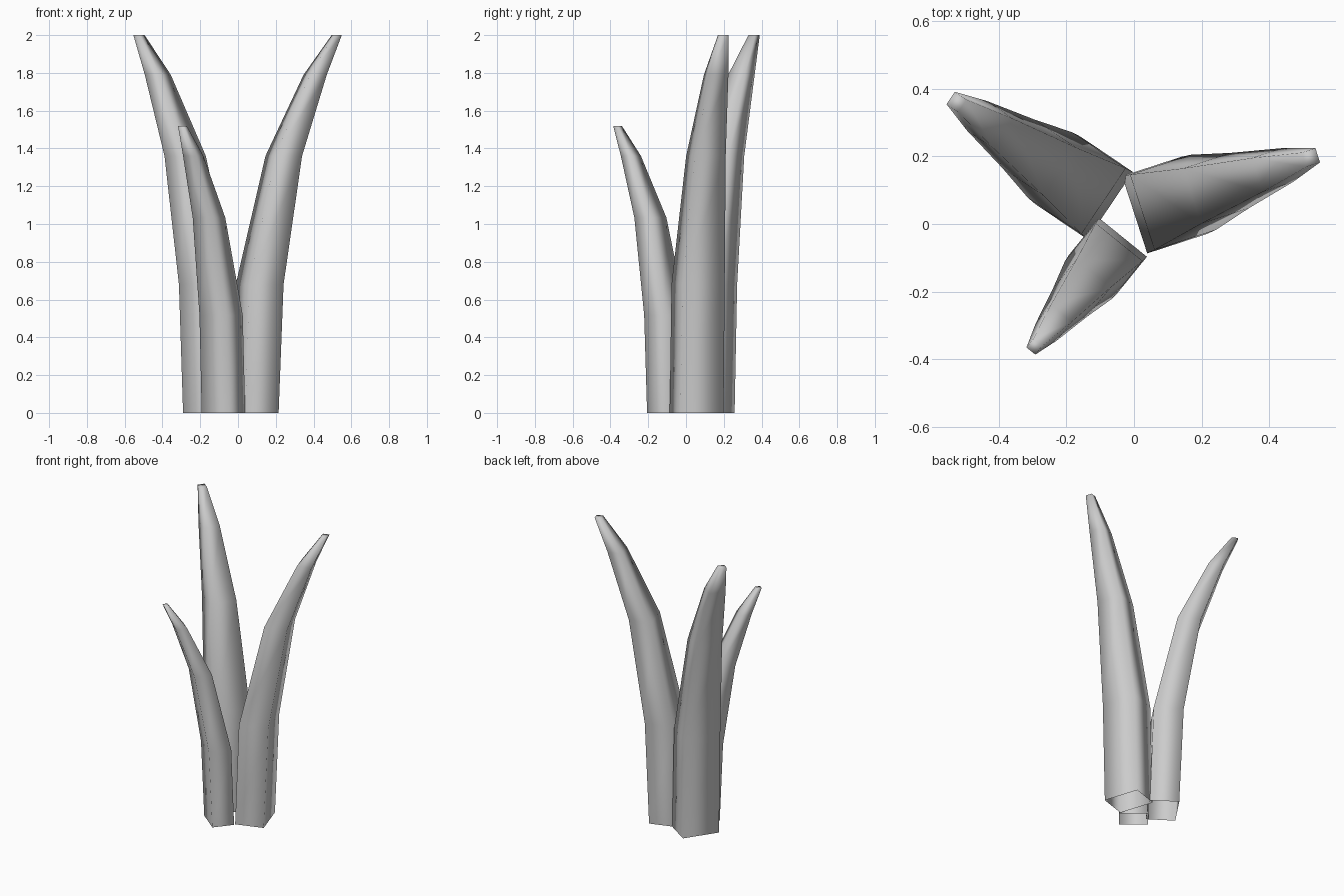
import bpy, bmesh
from math import cos, sin, radians

if "Cube" in bpy.data.objects:
    bpy.data.objects.remove(bpy.data.objects["Cube"])

# One blade profile: (height, outward lean, width, depth)
PROFILE = [
    (0.00, 0.000, 0.240, 0.185),
    (0.68, 0.026, 0.234, 0.190),
    (1.36, 0.160, 0.172, 0.148),
    (1.79, 0.335, 0.105, 0.095),
    (2.00, 0.455, 0.044, 0.042),
]


def blade(name, base, angle, scale=1.0):
    """Four-sided tapering blade that bends outward; open at the ground."""
    a = radians(angle)
    ax, ay = cos(a), sin(a)
    bm = bmesh.new()
    rings = []
    for z, lean, w, d in PROFILE:
        ring = []
        for su, sv in ((1, -1), (1, 1), (-1, 1), (-1, -1)):
            u = (lean + su * d / 2) * scale
            v = sv * w / 2 * scale
            ring.append(bm.verts.new((base[0] + u * ax - v * ay,
                                      base[1] + u * ay + v * ax,
                                      z * scale)))
        rings.append(ring)
    for lo, hi in zip(rings, rings[1:]):
        for i in range(4):
            j = (i + 1) % 4
            bm.faces.new((lo[i], lo[j], hi[j], hi[i]))
    bm.faces.new(rings[-1])  # tip
    for f in bm.faces:
        f.smooth = True
    mesh = bpy.data.meshes.new(name)
    bm.to_mesh(mesh)
    bm.free()
    ob = bpy.data.objects.new(name, mesh)
    bpy.context.collection.objects.link(ob)
    return ob


# Two tall blades and a shorter one in front
blade("right_blade", (0.09, 0.056), 18)
blade("left_blade", (-0.147, 0.106), 146)
blade("front_small_blade", (-0.077, -0.094), 231, 0.76)
